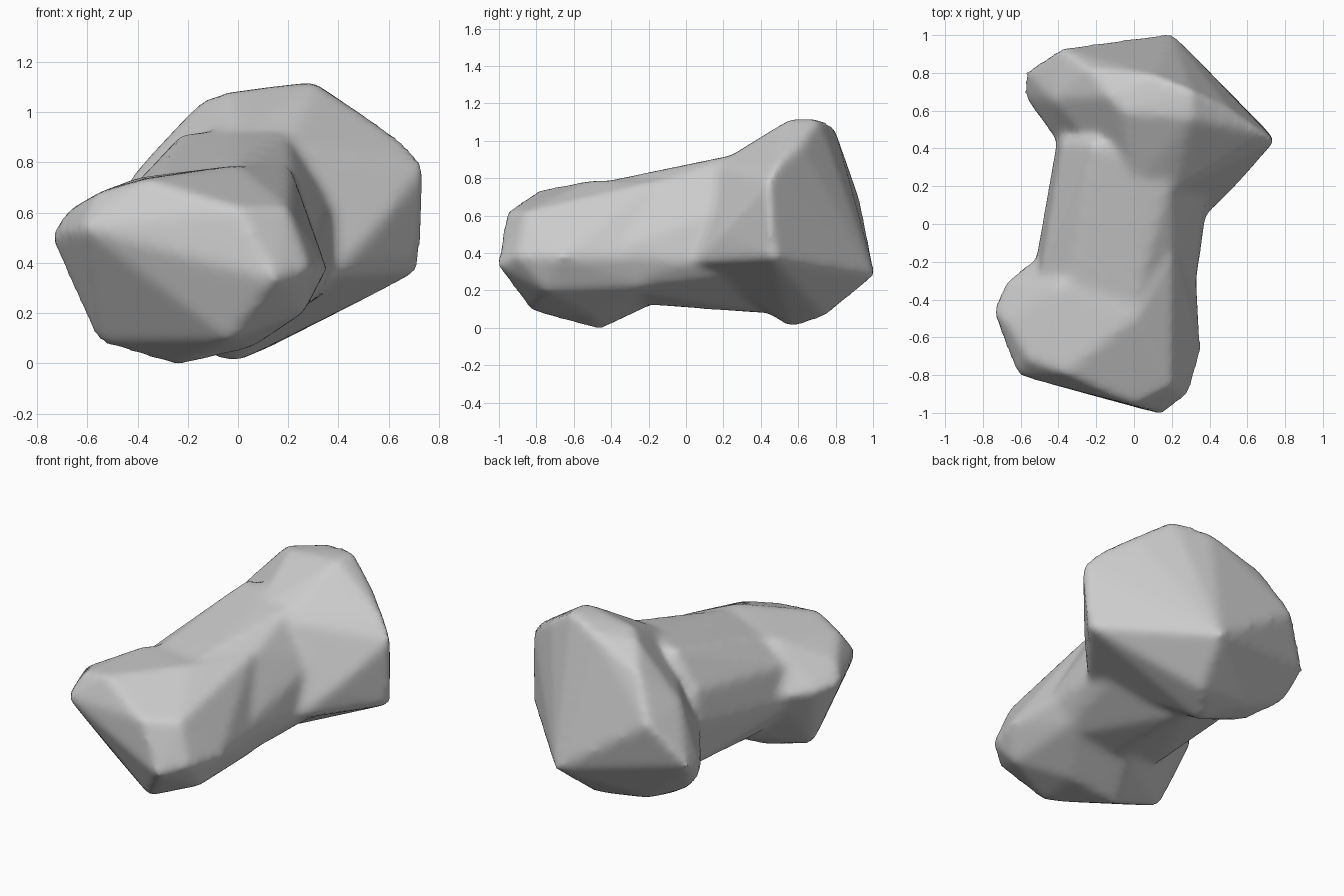
import bpy, bmesh

# Key corners (x, y, z) of the three masses of the rock
front_knob = [
    (-.75, -.46, .51), (-.68, -.30, .49), (-.52, -.18, .46), (-.62, -.80, .54),
    (-.68, -.52, .61), (-.56, -.72, .68), (-.37, -.79, .735), (0, -.50, .79),
    (.21, -.15, .785), (0, -.96, .62), (.20, -.86, .62), (.15, -1.01, .33),
    (.29, -.90, .38), (.355, -.68, .38), (.26, -.75, .20), (-.25, -.46, -.01),
    (.05, -.50, .06), (-.03, -.83, .09), (-.56, -.45, .085), (-.40, -.32, .74),
    (.33, -.20, .38), (.27, -.20, .22), (-.1, -.16, .13)]
shaft = [
    (-.54, -.30, .40), (-.50, -.30, .62), (-.32, -.3, .75), (0, -.45, .78),
    (.21, -.12, .785), (.31, -.45, .40), (0, 0, .835), (.24, -.40, .21),
    (-.05, -.20, .12), (-.36, -.22, .19), (.38, .04, .35), (.31, -.1, .6),
    (-.41, .44, .50), (-.38, .44, .70), (-.22, .44, .92), (0, .30, .93),
    (.20, .28, .93), (.38, .25, .65), (.38, .40, .30), (0, .48, .07),
    (-.35, .45, .23)]
back_knob = [
    (-.58, .67, .36), (-.575, .81, .43), (-.52, .68, .24), (-.33, .56, .11),
    (-.39, .93, .68), (-.25, .72, .11), (-.43, .66, .74), (-.14, .68, 1.05),
    (-.05, .59, 1.08), (-.25, .83, .93), (.30, .56, 1.12), (.30, .71, 1.12),
    (.10, .79, 1.08), (.50, .62, .97), (.69, .48, .86), (.75, .44, .78),
    (.73, .47, .37), (.53, .19, .51), (.20, 1.01, .28), (-.02, .56, 0),
    (.12, .74, .06), (-.40, .42, .50), (0, .44, .08), (.38, .04, .35),
    (0, .18, .88), (.20, .16, .87)]


def add_hull(bm, points):
    """Wrap a convex skin around the points."""
    part = bmesh.new()
    for p in points:
        part.verts.new(p)
    res = bmesh.ops.convex_hull(part, input=part.verts[:])
    spare = set(res['geom_interior'] + res['geom_unused'])
    bmesh.ops.delete(part, geom=[g for g in spare if isinstance(g, bmesh.types.BMVert)],
                     context='VERTS')
    bmesh.ops.recalc_face_normals(part, faces=part.faces[:])
    tmp = bpy.data.meshes.new("tmp")
    part.to_mesh(tmp)
    part.free()
    bm.from_mesh(tmp)
    bpy.data.meshes.remove(tmp)


# Waisted rock: two knobs joined by a shaft
bm = bmesh.new()
for pts in (front_knob, shaft, back_knob):
    add_hull(bm, pts)
mesh = bpy.data.meshes.new("rock")
bm.to_mesh(mesh)
bm.free()
rock = bpy.data.objects.new("rock", mesh)
bpy.context.collection.objects.link(rock)

# Fuse the masses and soften the joints
remesh = rock.modifiers.new("fuse", 'REMESH')
remesh.mode = 'VOXEL'
remesh.voxel_size = .025
remesh.use_smooth_shade = True
soften = rock.modifiers.new("soften", 'SMOOTH')
soften.factor = .5
soften.iterations = 8
